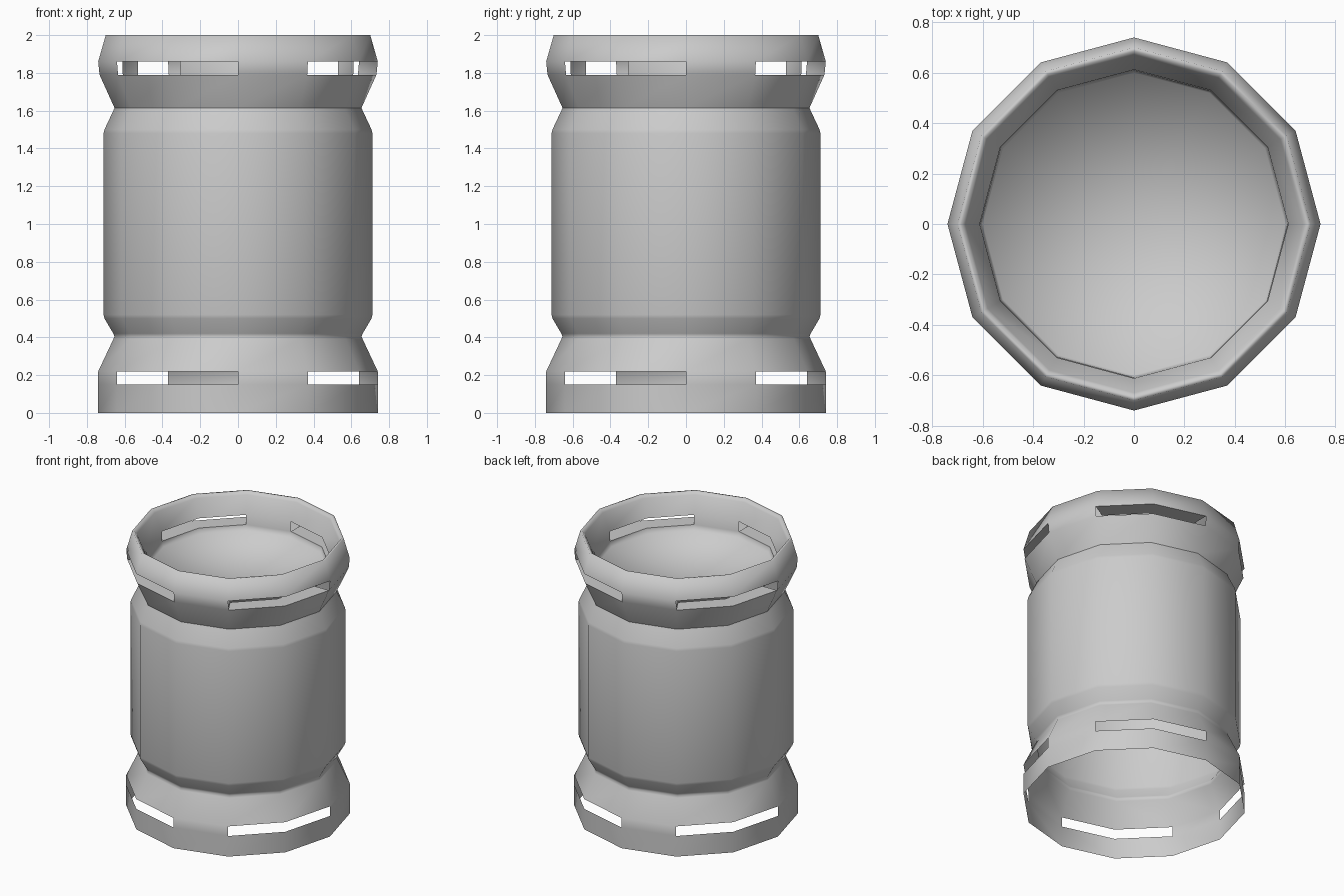
import bpy, bmesh, math

if "Cube" in bpy.data.objects:
    bpy.data.objects.remove(bpy.data.objects["Cube"])

SIDES = 12
STEP = 2 * math.pi / SIDES


def is_open(k):
    # two facets open, one closed, repeated four times round
    return k % 3 != 0


def point(r, z, k):
    return (r * math.cos(k * STEP), r * math.sin(k * STEP), z)


def finish(bm, name):
    # weld, orient and shade smooth all over, as one pressed sheet
    bmesh.ops.remove_doubles(bm, verts=bm.verts, dist=0.0005)
    bmesh.ops.recalc_face_normals(bm, faces=bm.faces)
    for f in bm.faces:
        f.smooth = True
    mesh = bpy.data.meshes.new(name)
    bm.to_mesh(mesh)
    bm.free()
    obj = bpy.data.objects.new(name, mesh)
    bpy.context.collection.objects.link(obj)
    return obj


def lathe(bm, profile, slot_bands=(), tip=None):
    rings = [[bm.verts.new(point(r, z, k)) for k in range(SIDES)] for r, z in profile]
    for i in range(len(rings) - 1):
        for k in range(SIDES):
            if i in slot_bands and is_open(k):
                continue
            n = (k + 1) % SIDES
            bm.faces.new((rings[i][k], rings[i][n], rings[i + 1][n], rings[i + 1][k]))
    if tip is not None:
        centre = bm.verts.new((0, 0, tip))
        for k in range(SIDES):
            bm.faces.new((rings[-1][k], rings[-1][(k + 1) % SIDES], centre))


# Foot skirt, lower neck, barrel and upper neck: one thin open shell
bm = bmesh.new()
lathe(bm, [(0.74, 0), (0.74, 0.15), (0.74, 0.22), (0.66, 0.39), (0.654, 0.405), (0.66, 0.42),
           (0.707, 0.50), (0.712, 0.52), (0.712, 1.48), (0.707, 1.50), (0.66, 1.60),
           (0.654, 1.615)], slot_bands=(1,))
finish(bm, "barrel_and_foot")

# Thick top collar with slots, ending in the shallow dished lid
OUT_LO, OUT_HI = (0.733, 1.79), (0.74, 1.86)
IN_LO, IN_HI = (0.61, 1.79), (0.612, 1.86)
bm = bmesh.new()
lathe(bm, [(0.654, 1.615), OUT_LO, OUT_HI, (0.70, 2.0), (0.685, 2.0), (0.67, 1.98),
           IN_HI, IN_LO, (0.60, 1.75)], slot_bands=(1, 6), tip=1.70)
finish(bm, "top_collar_and_lid")


def quad(bm, *pts):
    bm.faces.new([bm.verts.new(p) for p in pts])


# Floors and ceilings of the collar slots
bm = bmesh.new()
for k in range(SIDES):
    if is_open(k):
        quad(bm, point(*OUT_LO, k), point(*OUT_LO, k + 1), point(*IN_LO, k + 1), point(*IN_LO, k))
        quad(bm, point(*OUT_HI, k), point(*IN_HI, k), point(*IN_HI, k + 1), point(*OUT_HI, k + 1))
finish(bm, "slot_linings")
